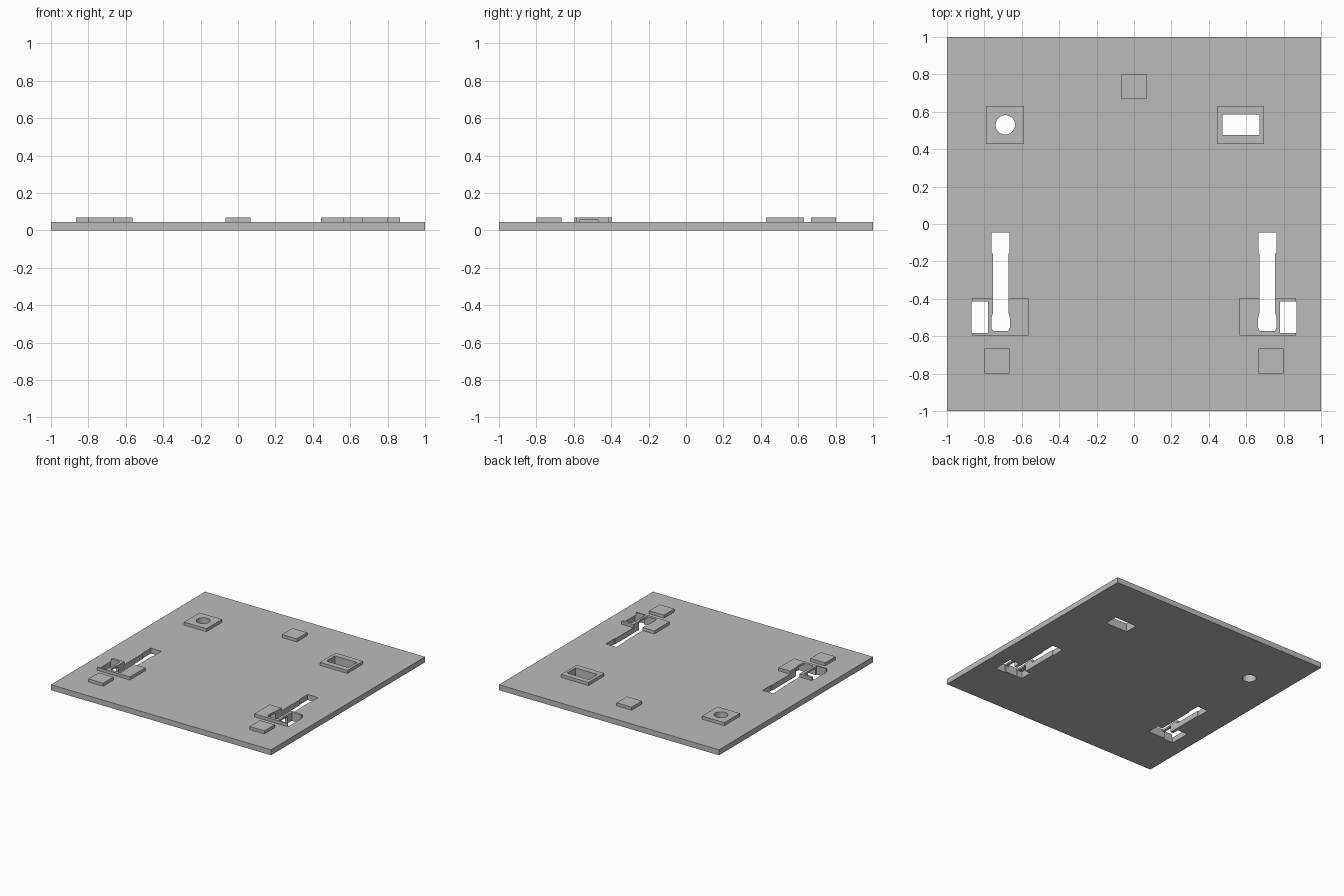
import bpy, bmesh
from math import cos, sin, tau

cube = bpy.data.objects.get("Cube")
if cube:
    bpy.data.objects.remove(cube, do_unlink=True)

TOP, PAD = 0.045, 0.07

grey = bpy.data.materials.new("light grey")
grey.use_nodes = True
grey.diffuse_color = (0.5, 0.5, 0.5, 1)
grey.node_tree.nodes["Principled BSDF"].inputs["Base Color"].default_value = (0.5, 0.5, 0.5, 1)


def prism(name, outline, z0, z1):
    """Extrude a flat outline from z0 to z1."""
    bm = bmesh.new()
    face = bm.faces.new([bm.verts.new((x, y, z0)) for x, y in outline])
    new = bmesh.ops.extrude_face_region(bm, geom=[face])["geom"]
    for v in new:
        if isinstance(v, bmesh.types.BMVert):
            v.co.z = z1
    bmesh.ops.recalc_face_normals(bm, faces=bm.faces)
    mesh = bpy.data.meshes.new(name)
    bm.to_mesh(mesh)
    bm.free()
    mesh.materials.append(grey)
    obj = bpy.data.objects.new(name, mesh)
    bpy.context.collection.objects.link(obj)
    return obj


def rect(x0, x1, y0, y1):
    return [(x0, y0), (x1, y0), (x1, y1), (x0, y1)]


def combine(target, tool, operation):
    """Apply a boolean and discard the tool."""
    mod = target.modifiers.new(operation, 'BOOLEAN')
    mod.operation, mod.object, mod.solver = operation, tool, 'EXACT'
    bpy.context.view_layer.objects.active = target
    bpy.ops.object.modifier_apply(modifier=mod.name)
    bpy.data.objects.remove(tool, do_unlink=True)


def mirrored(outline, side):
    return [(side * x, y) for x, y in outline]


plate = prism("mounting_plate", rect(-1, 1, -1, 1), 0, TOP)

# Raised pads
latch_pad = rect(0.565, 0.865, -0.595, -0.395)
foot_pad = rect(0.665, 0.8, -0.8, -0.665)
pads = [rect(-0.79, -0.587, 0.428, 0.63), rect(0.445, 0.695, 0.428, 0.63),
        rect(-0.068, 0.068, 0.667, 0.803)]
for side in (-1, 1):
    pads += [mirrored(latch_pad, side), mirrored(foot_pad, side)]
for outline in pads:
    combine(plate, prism("pad", outline, TOP / 2, PAD), 'UNION')

# Round and rectangular locating holes
circle = [(-0.688 + 0.052 * cos(tau * i / 32), 0.53 + 0.052 * sin(tau * i / 32)) for i in range(32)]
for outline in (circle, rect(0.472, 0.672, 0.475, 0.585)):
    combine(plate, prism("hole", outline, -0.1, 0.2), 'DIFFERENCE')

# Keyed slots, side windows and the cross pockets open underneath
half = [(0.04, -0.572), (0.049, -0.555), (0.049, -0.5), (0.042, -0.475),
        (0.042, -0.158), (0.048, -0.155), (0.048, -0.045)]
slot = [(0.713 + x, y) for x, y in half] + [(0.713 - x, y) for x, y in reversed(half)]
for side in (-1, 1):
    combine(plate, prism("slot", mirrored(slot, side), -0.1, 0.2), 'DIFFERENCE')
    window = rect(0.78, 0.87, -0.583, -0.415)
    combine(plate, prism("window", mirrored(window, side), -0.1, 0.2), 'DIFFERENCE')
    pocket = rect(0.625, 0.8, -0.57, -0.47)
    combine(plate, prism("pocket", mirrored(pocket, side), -0.1, 0.055), 'DIFFERENCE')
